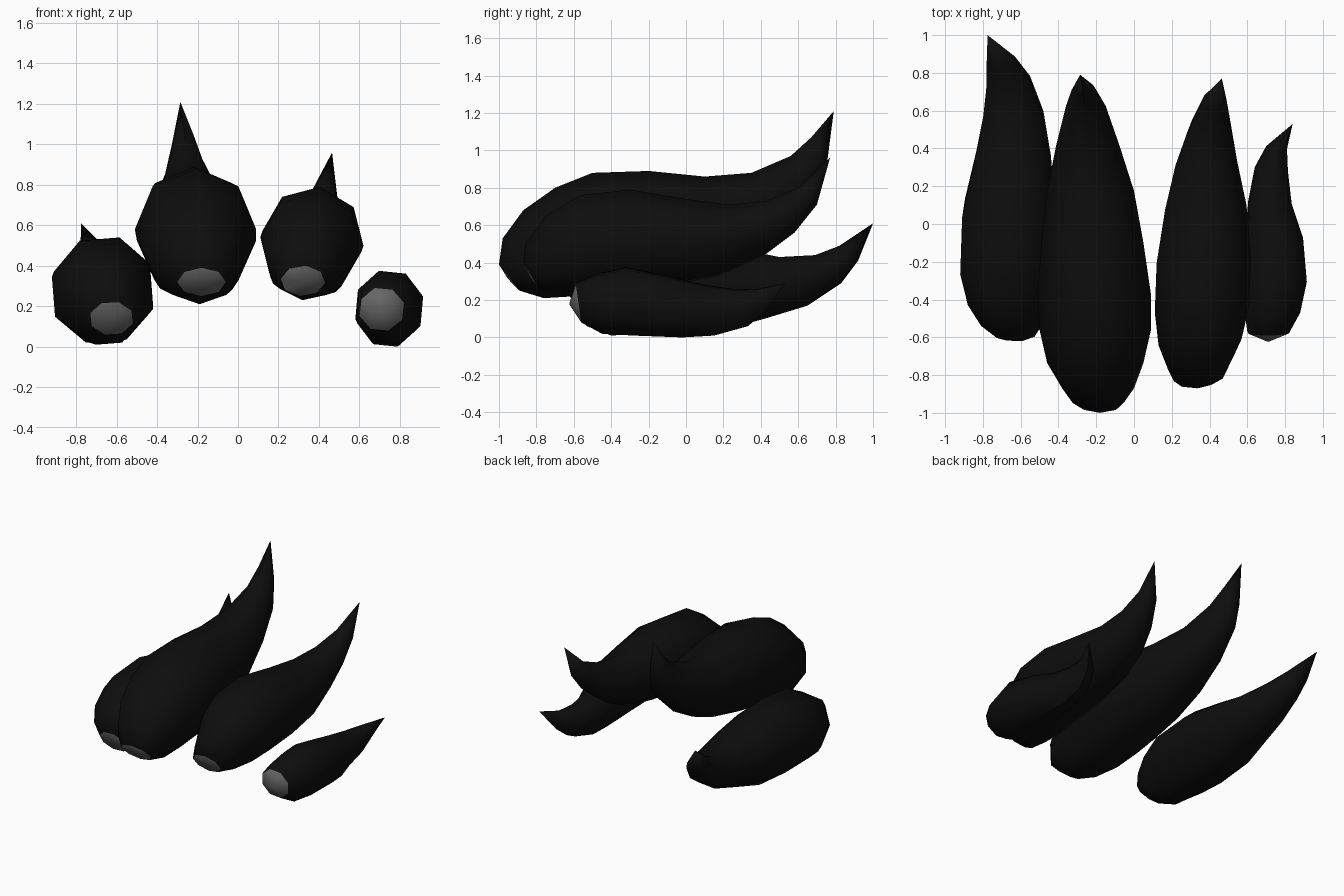
import bpy, bmesh, math
from mathutils import Vector

if "Cube" in bpy.data.objects:
    bpy.data.objects.remove(bpy.data.objects["Cube"])


def material(name, v):
    m = bpy.data.materials.new(name)
    m.diffuse_color = (v, v, v, 1)
    m.use_nodes = True
    m.node_tree.nodes["Principled BSDF"].inputs["Base Color"].default_value = m.diffuse_color
    return m


BLACK = material("black_skin", 0.004)
GREY = material("grey_tip", 0.13)
SIDES = 8


def claw(name, rings, tip, roll, bulge=0.01):
    """Loft 8-sided rings (top y,z, bottom y,z, left x, right x) to a point."""
    bm = bmesh.new()
    roll = math.radians(roll)
    fit = 1 / math.cos(roll)
    loops = []
    for yt, zt, yb, zb, xl, xr in rings:
        centre = Vector(((xl + xr) / 2, (yt + yb) / 2, (zt + zb) / 2))
        side = Vector(((xr - xl) / 2 * fit, 0, 0))
        up = Vector((0, (yt - yb) / 2, (zt - zb) / 2)) * fit
        loop = []
        for i in range(SIDES):
            a = roll + math.tau * i / SIDES
            loop.append(bm.verts.new(centre + side * math.cos(a) + up * math.sin(a)))
        loops.append(loop)
    for a, b in zip(loops, loops[1:]):
        for i in range(SIDES):
            j = (i + 1) % SIDES
            bm.faces.new((a[i], a[j], b[j], b[i]))
    # pointed tail and slightly domed blunt end
    end = bm.verts.new(tip)
    yt, zt, yb, zb, xl, xr = rings[0]
    out = Vector((0, zb - zt, yt - yb)).normalized()
    nose = bm.verts.new(Vector(((xl + xr) / 2, (yt + yb) / 2, (zt + zb) / 2)) + out * bulge)
    for i in range(SIDES):
        j = (i + 1) % SIDES
        bm.faces.new((loops[-1][i], loops[-1][j], end))
        bm.faces.new((loops[0][j], loops[0][i], nose)).material_index = 1
    bmesh.ops.recalc_face_normals(bm, faces=bm.faces[:])
    me = bpy.data.meshes.new(name)
    bm.to_mesh(me)
    bm.free()
    me.materials.append(BLACK)
    me.materials.append(GREY)
    ob = bpy.data.objects.new(name, me)
    bpy.context.collection.objects.link(ob)
    bpy.ops.object.select_all(action='DESELECT')
    ob.select_set(True)
    bpy.context.view_layer.objects.active = ob
    bpy.ops.object.shade_smooth_by_angle(angle=math.radians(50))


# outer left lobe
claw("left_outer_lobe", [
    (-.62, .22, -.53, .06, -.73, -.52),
    (-.61, .33, -.40, .01, -.81, -.49),
    (-.52, .42, -.25, .02, -.88, -.45),
    (-.35, .51, -.10, .02, -.92, -.42),
    (-.05, .54, .20, .04, -.91, -.42),
    (.25, .48, .42, .10, -.85, -.44),
    (.50, .43, .65, .17, -.80, -.48),
    (.69, .44, .83, .29, -.78, -.55),
    (.82, .49, .92, .41, -.78, -.63)], (-.775, 1.0, .61), -18)

# largest lobe
claw("left_middle_lobe", [
    (-1.0, .39, -.89, .25, -.30, -.06),
    (-.98, .53, -.76, .21, -.38, 0),
    (-.87, .68, -.60, .22, -.46, .05),
    (-.70, .80, -.42, .25, -.50, .09),
    (-.50, .88, -.25, .28, -.51, .09),
    (-.20, .89, 0, .33, -.49, .05),
    (.10, .86, .25, .43, -.46, 0),
    (.35, .88, .50, .57, -.41, -.08),
    (.56, .97, .69, .74, -.36, -.15),
    (.67, 1.07, .75, .90, -.33, -.20)], (-.285, .79, 1.21), 0)

# second largest lobe
claw("right_middle_lobe", [
    (-.87, .40, -.78, .25, .21, .43),
    (-.86, .50, -.65, .23, .18, .50),
    (-.75, .65, -.50, .23, .13, .57),
    (-.57, .76, -.33, .25, .11, .61),
    (-.30, .79, -.08, .28, .12, .62),
    (0, .74, .18, .33, .165, .595),
    (.23, .71, .42, .44, .22, .545),
    (.43, .73, .58, .56, .285, .515),
    (.60, .80, .70, .71, .36, .49)], (.465, .77, .96), -8)

# smallest lobe
claw("right_outer_lobe", [
    (-.59, .29, -.56, .08, .60, .82),
    (-.48, .34, -.45, .02, .585, .88),
    (-.32, .375, -.28, .01, .58, .915),
    (-.10, .33, -.02, 0, .59, .895),
    (.08, .285, .15, .01, .605, .835),
    (.25, .26, .33, .06, .64, .815),
    (.38, .26, .43, .14, .70, .81)], (.84, .53, .29), 17, 0.05)
